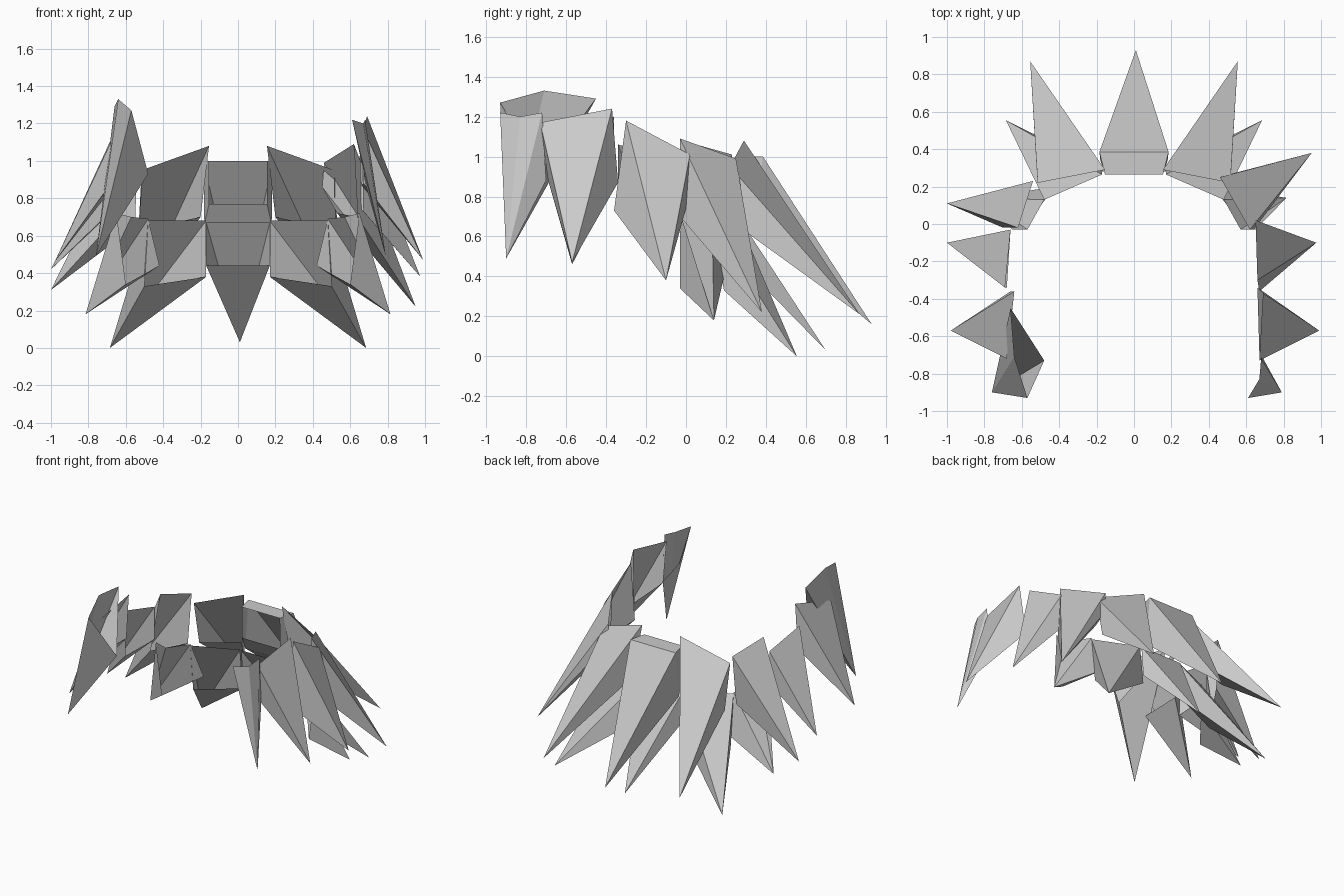
import bpy
import bmesh

cube = bpy.data.objects.get("Cube")
if cube:
    bpy.data.objects.remove(cube, do_unlink=True)

grey = bpy.data.materials.new("plain_grey")
grey.use_nodes = True
grey.diffuse_color = (0.6, 0.6, 0.6, 1)
for node in grey.node_tree.nodes:
    if node.type == "BSDF_PRINCIPLED":
        node.inputs["Base Color"].default_value = grey.diffuse_color
        node.inputs["Roughness"].default_value = 0.8


def spike(name, tip, *rim, collar=()):
    """Hollow flat-faced spike: triangles fan from the tip to the rim,
    and an optional collar of quads continues from the rim to the opening."""
    bm = bmesh.new()
    point = bm.verts.new(tip)
    ring = [bm.verts.new(co) for co in rim]
    mouth = [bm.verts.new(co) for co in collar]
    for i, a in enumerate(ring):
        bm.faces.new((point, ring[i - 1], a))
        if mouth:
            bm.faces.new((a, ring[i - 1], mouth[i - 1], mouth[i]))
    bmesh.ops.recalc_face_normals(bm, faces=bm.faces[:])
    mesh = bpy.data.meshes.new(name)
    bm.to_mesh(mesh)
    bm.free()
    mesh.materials.append(grey)
    obj = bpy.data.objects.new(name, mesh)
    bpy.context.scene.collection.objects.link(obj)


def flip(points):
    return [(-x, y, z) for x, y, z in points]


def both_sides(corners):
    """Corners of a ring across the middle line, in order."""
    return [*corners, *reversed(flip(corners))]


def spike_pair(name, *points):
    """The same spike on the left (+x) and the right (-x)."""
    spike("left_" + name, *points)
    spike("right_" + name, *flip(points))


# Middle of the back, upper and lower layer
spike("back_upper_spike", (0.01, 0.93, 0.16),
      *both_sides([(0.185, 0.385, 1.0), (0.18, 0.34, 0.66)]),
      collar=both_sides([(0.155, 0.265, 1.0), (0.155, 0.27, 0.77)]))
spike("back_lower_spike", (0.01, 0.70, 0.03),
      *both_sides([(0.17, 0.28, 0.67), (0.17, 0.3, 0.44)]))

# Back corners
spike_pair("back_corner_upper_spike", (0.555, 0.87, 0.21),
           (0.155, 0.29, 1.08), (0.515, 0.22, 0.95),
           (0.52, 0.29, 0.63), (0.2, 0.33, 0.70))
spike_pair("back_corner_lower_spike", (0.685, 0.555, 0.0),
           (0.17, 0.265, 0.68), (0.48, 0.13, 0.68),
           (0.5, 0.19, 0.33), (0.17, 0.3, 0.38))

# Shoulders: the upper spikes differ from side to side
spike("left_shoulder_upper_spike", (0.95, 0.38, 0.22),
      (0.46, 0.25, 0.99), (0.62, -0.03, 1.09), (0.64, -0.03, 0.70),
      (0.53, 0.23, 0.72), (0.45, 0.25, 0.86))
spike("right_shoulder_upper_spike", (-1.0, 0.11, 0.31),
      (-0.54, 0.23, 1.01), (-0.62, -0.02, 1.08),
      (-0.70, -0.02, 0.64), (-0.55, 0.2, 0.65))
spike_pair("shoulder_lower_spike", (0.815, 0.14, 0.18),
           (0.48, 0.13, 0.69), (0.57, -0.03, 0.70), (0.65, -0.03, 0.72),
           (0.6, -0.03, 0.34), (0.42, 0.2, 0.44))

# Flanks, running forward
spike("left_flank_spike", (0.975, -0.10, 0.38),
      (0.66, -0.30, 1.18), (0.65, 0.02, 1.01),
      (0.66, 0.0, 0.74), (0.67, -0.36, 0.73))
spike("right_flank_spike", (-1.0, -0.10, 0.42),
      (-0.69, -0.34, 1.06), (-0.66, -0.03, 0.98),
      (-0.66, -0.03, 0.74), (-0.68, -0.34, 0.73))
spike("left_chest_spike", (0.99, -0.57, 0.47),
      (0.67, -0.73, 1.17), (0.69, -0.37, 1.24),
      (0.66, -0.34, 0.87), (0.67, -0.69, 0.88))
spike("right_chest_spike", (-0.98, -0.57, 0.46),
      (-0.68, -0.72, 1.1), (-0.64, -0.36, 1.2),
      (-0.66, -0.36, 0.87), (-0.68, -0.69, 0.88))

# Front ends
spike("left_front_spike", (0.79, -0.90, 0.49),
      (0.61, -0.93, 1.22), (0.67, -0.83, 1.20), (0.68, -0.72, 1.22),
      (0.68, -0.70, 0.88), (0.67, -0.88, 0.95))
spike("right_front_spike", (-0.76, -0.90, 0.49),
      (-0.57, -0.93, 1.27), (-0.64, -0.71, 1.33),
      (-0.66, -0.45, 1.29), (-0.48, -0.73, 0.93))
